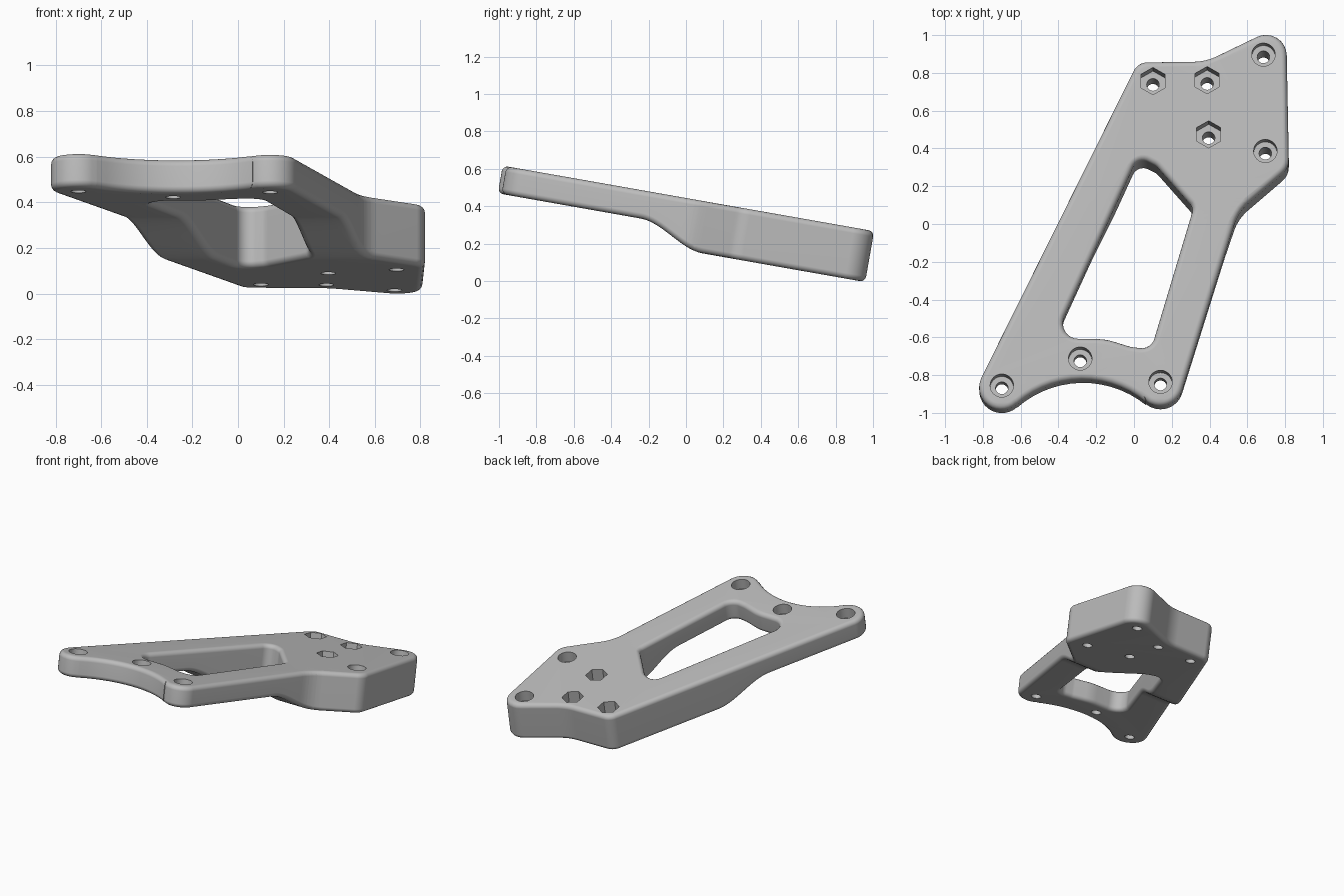
import bpy, bmesh, math
from mathutils import Vector, Matrix

cube = bpy.data.objects.get("Cube")
if cube:
    bpy.data.objects.remove(cube, do_unlink=True)

TILT = math.radians(10)
THIN, THICK, ROUND = 0.15, 0.276, 0.03
STEP_START, STEP_END = -0.22, 0.14


def arc(cx, cy, r, a0, a1, n=14):
    """Points along an arc, ready to mix with rounded corners."""
    angles = [math.radians(a0 + (a1 - a0) * i / n) for i in range(n + 1)]
    return [(cx + r * math.cos(a), cy + r * math.sin(a), 0) for a in angles]


def rounded(corners, n=8):
    """Replace each (x, y, radius) corner by a tangent curve."""
    out = []
    for i, (x, y, r) in enumerate(corners):
        p = Vector((x, y))
        if r == 0:
            out.append(p)
            continue
        a = (Vector(corners[i - 1][:2]) - p).normalized()
        b = (Vector(corners[(i + 1) % len(corners)][:2]) - p).normalized()
        half = a.angle(b) / 2
        centre = p + (a + b).normalized() * r / math.sin(half)
        t = r / math.tan(half)
        start, end = p + a * t - centre, p + b * t - centre
        sweep = start.angle_signed(end)
        for k in range(n + 1):
            out.append(centre + Matrix.Rotation(-sweep * k / n, 2) @ start)
    return out


def evaluated_mesh(obj):
    dg = bpy.context.evaluated_depsgraph_get()
    dg.update()
    return bpy.data.meshes.new_from_object(obj.evaluated_get(dg))


def link(name, data):
    obj = bpy.data.objects.new(name, data)
    bpy.context.collection.objects.link(obj)
    return obj


# Outline: two front lugs joined by a scooped edge, flared rear pad
outline = rounded(
    arc(-0.70, -0.86, 0.12, 154, 311)
    + arc(-0.27, -1.35, 0.53, 131, 51)
    + arc(0.14, -0.84, 0.12, 231, 342)
    + [(0.552, 0.07, 0.25), (0.82, 0.30, 0.1), (0.805, 1.07, 0.11),
       (0.38, 0.865, 0.3), (0.02, 0.86, 0.08)])

# Central window
window = rounded([
    (0.02, 0.36, 0.06), (0.12, 0.31, 0.08), (0.315, 0.09, 0.05),
    (0.09, -0.66, 0.07), (-0.02, -0.645, 0.1), (-0.15, -0.605, 0.3),
    (-0.42, -0.60, 0.08)])

# Plate with rounded rims
curve = bpy.data.curves.new("plate_profile", 'CURVE')
curve.dimensions, curve.fill_mode = '2D', 'BOTH'
curve.extrude = THIN / 2 - ROUND
curve.bevel_depth, curve.bevel_resolution = ROUND, 3
curve.offset = -ROUND
for loop in (outline, window):
    spline = curve.splines.new('POLY')
    spline.points.add(len(loop) - 1)
    for point, p in zip(spline.points, loop):
        point.co = (p.x, p.y / math.cos(TILT), 0, 1)
    spline.use_cyclic_u = True
profile = link("plate_profile", curve)
mesh = evaluated_mesh(profile)
bpy.data.objects.remove(profile, do_unlink=True)

# Thicken the rear underside through a smooth step
bm = bmesh.new()
bm.from_mesh(mesh)
bmesh.ops.remove_doubles(bm, verts=bm.verts, dist=0.0002)
CUTS = 16
for i in range(CUTS + 1):
    v = STEP_START + (STEP_END - STEP_START) * i / CUTS
    bmesh.ops.bisect_plane(bm, geom=bm.verts[:] + bm.edges[:] + bm.faces[:],
                           dist=1e-5, plane_co=(0, v, 0), plane_no=(0, 1, 0))
for vert in bm.verts:
    if vert.co.z < 0:
        s = (vert.co.y - STEP_START) / (STEP_END - STEP_START)
        s = min(max(s, 0), 1)
        vert.co.z -= (THICK - THIN) * s * s * (3 - 2 * s)
    vert.co.z -= THIN / 2
bmesh.ops.recalc_face_normals(bm, faces=bm.faces)
bm.to_mesh(mesh)
bm.free()
plate = link("mounting_plate", mesh)

# Round screw seats, hexagonal nut pockets and through bores
screws = [(0.685, 0.897), (0.695, 0.387), (-0.285, -0.712),
          (-0.70, -0.855), (0.14, -0.835)]
nuts = [(0.10, 0.757), (0.387, 0.762), (0.395, 0.475)]


def add_prism(bm, spot, sides, radius, bottom):
    top = 0.1
    place = Matrix.Translation((spot[0], spot[1] / math.cos(TILT), (top + bottom) / 2))
    turn = Matrix.Rotation(math.pi / 2, 4, 'Z')
    bmesh.ops.create_cone(bm, cap_ends=True, segments=sides, radius1=radius,
                          radius2=radius, depth=top - bottom, matrix=place @ turn)


pockets, bores = bmesh.new(), bmesh.new()
for spot in screws:
    add_prism(pockets, spot, 32, 0.062, -0.075)
for spot in nuts:
    add_prism(pockets, spot, 6, 0.073, -0.11)
for spot in screws + nuts:
    add_prism(bores, spot, 24, 0.033, -0.5)

cutters = []
for name, bm in (("pocket_cutter", pockets), ("bore_cutter", bores)):
    # Nut pockets point sideways
    for vert in bm.verts:
        for x, y in nuts:
            c = Vector((x, y / math.cos(TILT)))
            d = vert.co.xy - c
            if name == "pocket_cutter" and d.length < 0.08:
                vert.co.xy = c + Matrix.Rotation(math.pi / 2, 2) @ d
                break
    data = bpy.data.meshes.new(name)
    bm.to_mesh(data)
    bm.free()
    cutter = link(name, data)
    cutter.hide_render = True
    cutters.append(cutter)
    mod = plate.modifiers.new(name, 'BOOLEAN')
    mod.operation, mod.solver, mod.object = 'DIFFERENCE', 'EXACT', cutter
cut = evaluated_mesh(plate)
plate.modifiers.clear()
plate.data = cut
for cutter in cutters:
    bpy.data.objects.remove(cutter, do_unlink=True)

# Tilt the plate and set it on the ground, centred
cut.transform(Matrix.Rotation(-TILT, 4, 'X'))
lo = [min(v.co[i] for v in cut.vertices) for i in range(3)]
hi = [max(v.co[i] for v in cut.vertices) for i in range(3)]
cut.transform(Matrix.Translation((-(lo[0] + hi[0]) / 2, -(lo[1] + hi[1]) / 2, -lo[2])))

# Plain grey finish
grey = bpy.data.materials.new("plain_grey")
grey.use_nodes = True
colour = (0.5, 0.5, 0.5, 1)
grey.diffuse_color = colour
grey.node_tree.nodes["Principled BSDF"].inputs["Base Color"].default_value = colour
cut.materials.clear()
cut.materials.append(grey)

bpy.ops.object.select_all(action='DESELECT')
plate.select_set(True)
bpy.context.view_layer.objects.active = plate
bpy.ops.object.shade_smooth_by_angle(angle=math.radians(35))
normals = plate.modifiers.new("clean_shading", 'WEIGHTED_NORMAL')
normals.keep_sharp = True
